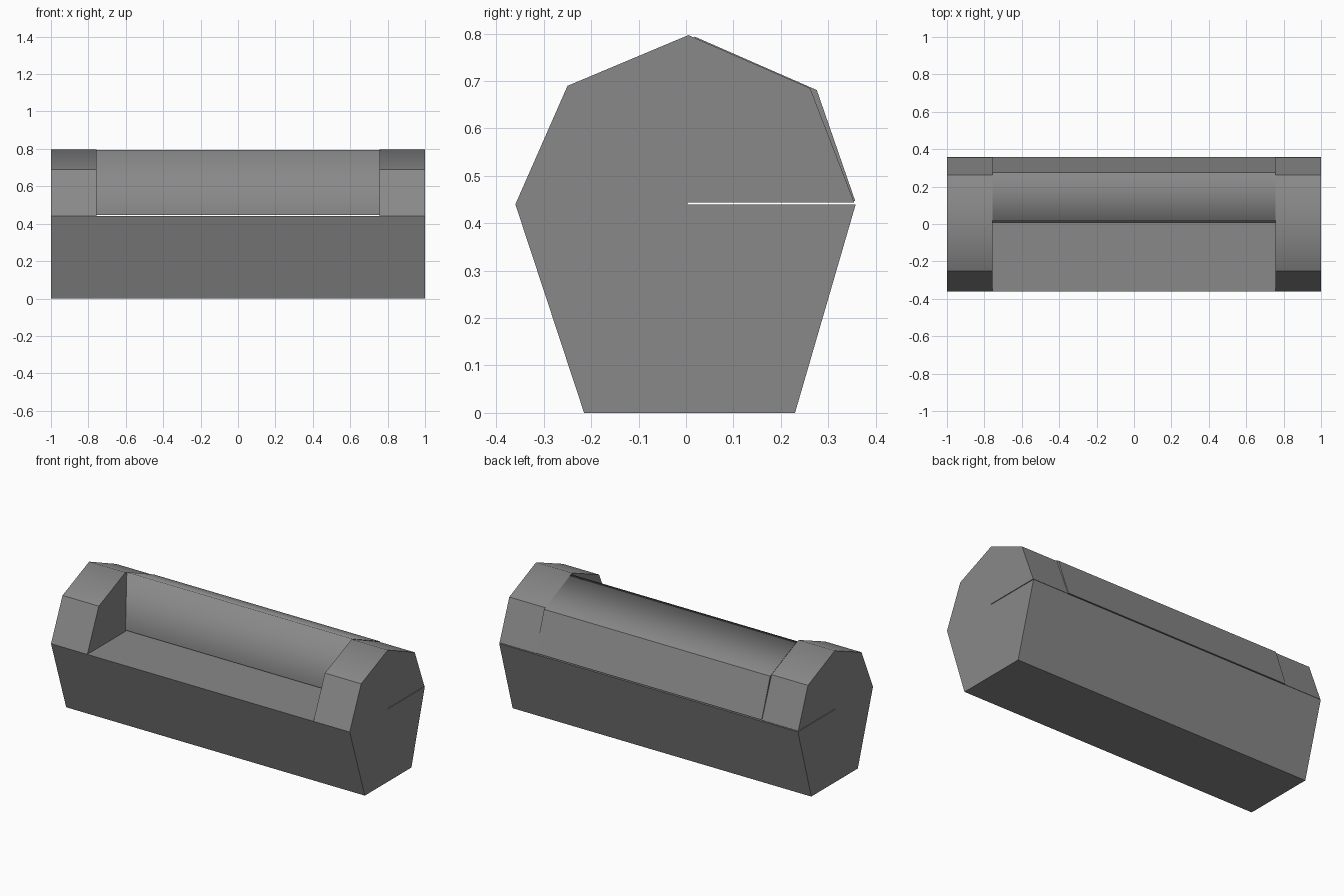
import bpy
import bmesh

cube = bpy.data.objects.get("Cube")
if cube:
    bpy.data.objects.remove(cube, do_unlink=True)

# One plain grey for the whole model
grey = bpy.data.materials.new("mid_grey")
grey.use_nodes = True
colour = (0.25, 0.25, 0.25, 1)
grey.diffuse_color = colour
grey.node_tree.nodes["Principled BSDF"].inputs["Base Color"].default_value = colour


def prism(name, profile, x0, x1, ridge=None):
    """Extrude a (y, z) profile along x; the ridge corner is shaded smooth."""
    bm = bmesh.new()
    near = [bm.verts.new((x0, y, z)) for y, z in profile]
    far = [bm.verts.new((x1, y, z)) for y, z in profile]
    bm.faces.new(near)
    bm.faces.new(far[::-1])
    count = len(profile)
    for i in range(count):
        j = (i + 1) % count
        face = bm.faces.new((near[i], far[i], far[j], near[j]))
        face.smooth = ridge is not None and ridge in (i, j)
    bm.normal_update()
    bmesh.ops.recalc_face_normals(bm, faces=bm.faces)
    if ridge is not None:
        for edge in bm.edges:
            edge.smooth = set(edge.verts) == {near[ridge], far[ridge]}
    mesh = bpy.data.meshes.new(name)
    bm.to_mesh(mesh)
    bm.free()
    mesh.materials.append(grey)
    obj = bpy.data.objects.new(name, mesh)
    bpy.context.collection.objects.link(obj)
    return obj


INNER = 0.757

# Tapered trough below
prism("base", [(-0.215, 0), (0.23, 0), (0.358, 0.44), (-0.36, 0.44)], -1, 1)

# Faceted end caps, with a hairline gap under their rear half
cap = [(-0.36, 0.44), (0.003, 0.44), (0.003, 0.444), (0.355, 0.444),
       (0.262, 0.685), (0.005, 0.797), (-0.25, 0.69)]
prism("right_end_cap", cap, -1, -INNER, ridge=5)
prism("left_end_cap", cap, INNER, 1, ridge=5)

# Solid rear half between the caps, just above the base
rear = [(0.005, 0.447), (0.357, 0.447), (0.276, 0.681), (0.018, 0.794)]
prism("rear_cover", rear, -INNER, INNER, ridge=3)
